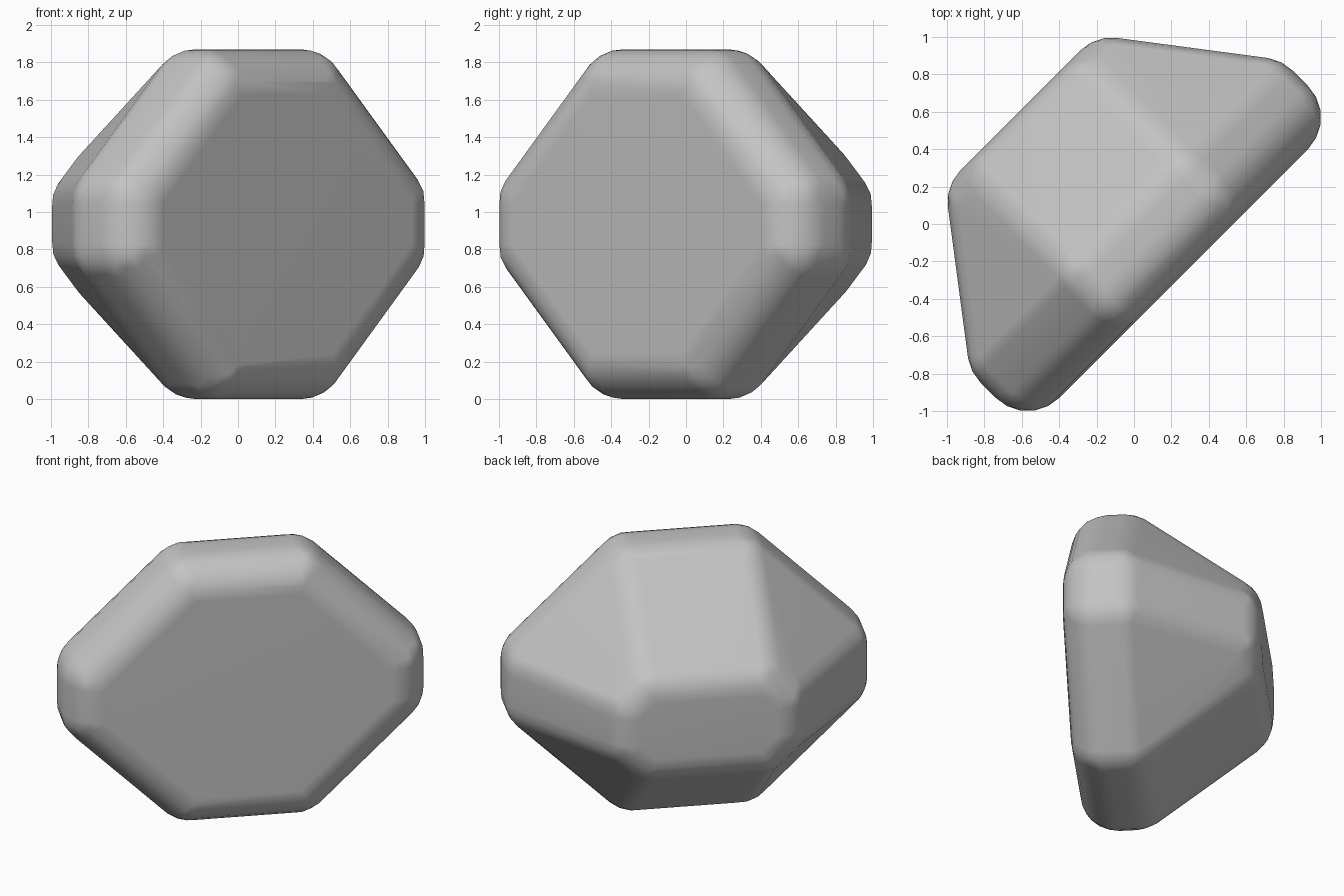
import bpy, bmesh, math
from mathutils import Vector, Matrix

cube = bpy.data.objects.get("Cube")
if cube:
    bpy.data.objects.remove(cube, do_unlink=True)

RADIUS = 0.24      # rounding of every edge
MID_Z = 0.935

# Cross-sections from the broad face to the narrow face:
# depth, half ridge length, ridge height, half tip length, tip height
SECTIONS = [
    (-0.135, 0.34, 0.695, 0.94, 0.11),
    (-0.02, 0.34, 0.695, 0.94, 0.11),
    (0.62, 0.34, 0.20, 0.45, 0.095),
]


def stone_colour():
    mat = bpy.data.materials.new("stone_grey")
    mat.use_nodes = True
    colour = (0.55, 0.55, 0.55, 1)
    mat.diffuse_color = colour
    mat.node_tree.nodes["Principled BSDF"].inputs["Base Color"].default_value = colour
    return mat


# Rounded stone: hull around a ball at each corner of the sections
bm = bmesh.new()
for depth, ridge, top, tip, tip_z in SECTIONS:
    for half, height in ((ridge, top), (tip, tip_z)):
        for sx in (-1, 1):
            for sz in (-1, 1):
                bmesh.ops.create_icosphere(
                    bm, subdivisions=3, radius=RADIUS,
                    matrix=Matrix.Translation((sx * half, depth, sz * height)))
bmesh.ops.delete(bm, geom=bm.faces[:], context='FACES_ONLY')
bmesh.ops.delete(bm, geom=bm.edges[:], context='EDGES')if not bm.verts else None
points = [v.co.copy() for v in bm.verts]
bm.free()

bm = bmesh.new()
for p in points:
    bm.verts.new(p)
hull = bmesh.ops.convex_hull(bm, input=bm.verts[:])
loose = [v for v in bm.verts if not v.link_faces]
bmesh.ops.delete(bm, geom=loose, context='VERTS')
bmesh.ops.dissolve_limit(bm, angle_limit=math.radians(0.5),
                         verts=bm.verts[:], edges=bm.edges[:])
bmesh.ops.recalc_face_normals(bm, faces=bm.faces[:])

# Turn the broad face toward the +x -y diagonal and rest on the ground
turn = Matrix.Translation(Vector((0, 0, MID_Z))) @ Matrix.Rotation(math.radians(45), 4, 'Z')
bmesh.ops.transform(bm, matrix=turn, verts=bm.verts[:])

mesh = bpy.data.meshes.new("rounded_stone")
bm.to_mesh(mesh)
bm.free()
mesh.materials.append(stone_colour())
stone = bpy.data.objects.new("rounded_stone", mesh)
bpy.context.collection.objects.link(stone)

bpy.context.view_layer.objects.active = stone
stone.select_set(True)
bpy.ops.object.shade_smooth_by_angle(angle=math.radians(40))
weighted = stone.modifiers.new("weighted_normals", 'WEIGHTED_NORMAL')
weighted.keep_sharp = True
